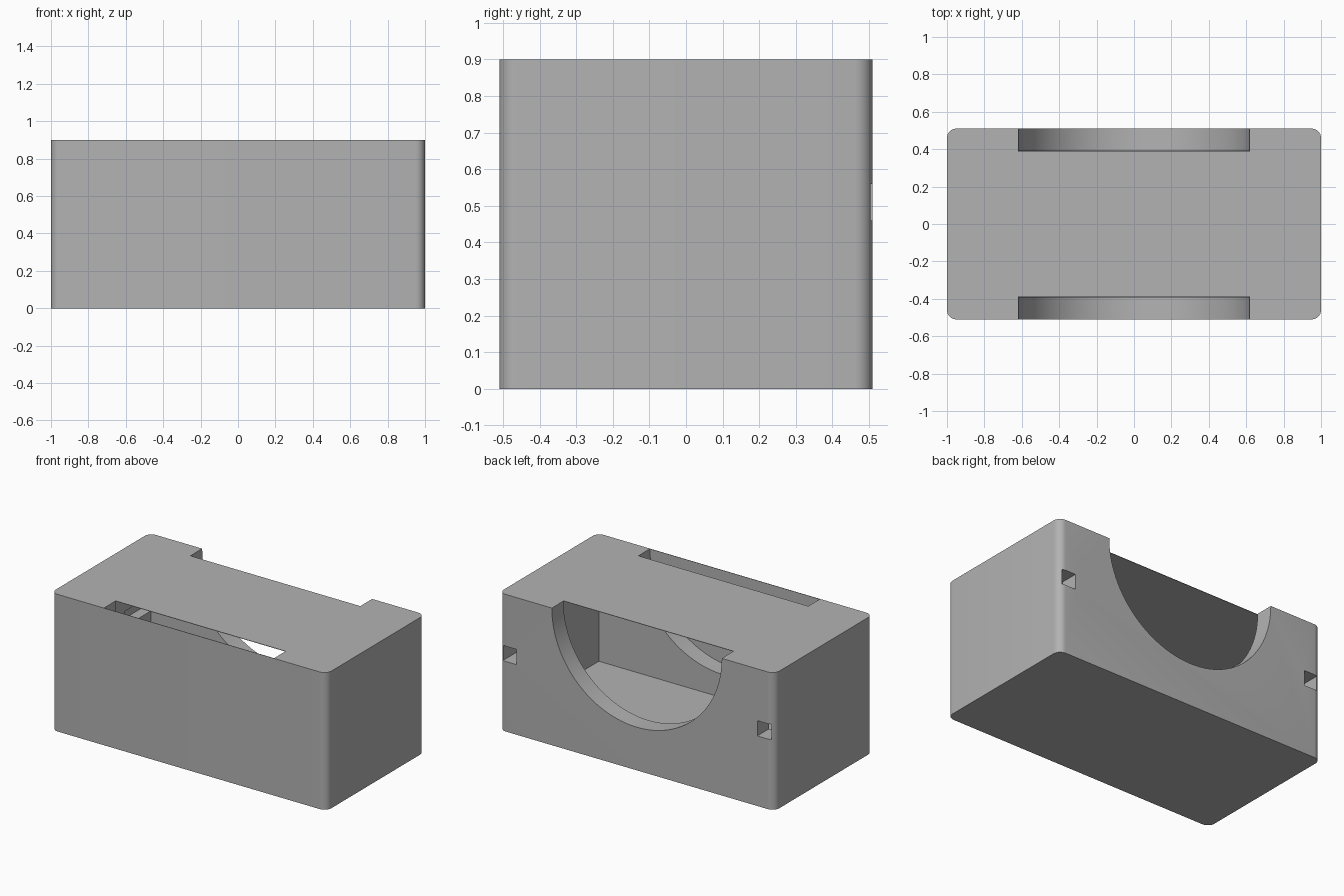
import bpy
import bmesh
import math
from mathutils import Matrix, Vector

if "Cube" in bpy.data.objects:
    bpy.data.objects.remove(bpy.data.objects["Cube"], do_unlink=True)

HALF_X, HALF_Y, HEIGHT = 1.0, 0.51, 0.9
INNER_X, INNER_Y, FLOOR = 0.906, 0.39, 0.13
SKIN = 0.003          # thin lid and front sheet
RADIUS = 0.617        # half-round openings

grey = bpy.data.materials.new("plain_grey")
grey.use_nodes = True
grey.diffuse_color = (0.45, 0.45, 0.45, 1)
grey.node_tree.nodes["Principled BSDF"].inputs["Base Color"].default_value = grey.diffuse_color


def finish(name, bm):
    mesh = bpy.data.meshes.new(name)
    bm.to_mesh(mesh)
    bm.free()
    mesh.materials.append(grey)
    obj = bpy.data.objects.new(name, mesh)
    bpy.context.collection.objects.link(obj)
    return obj


def block(name, low, high, corner=0):
    low, high = Vector(low), Vector(high)
    bm = bmesh.new()
    bmesh.ops.create_cube(bm, size=1)
    bmesh.ops.scale(bm, vec=high - low, verts=bm.verts)
    bmesh.ops.translate(bm, vec=(low + high) / 2, verts=bm.verts)
    if corner:
        upright = [e for e in bm.edges
                   if abs(e.verts[0].co.z - e.verts[1].co.z) > HEIGHT / 2]
        bmesh.ops.bevel(bm, geom=upright, offset=corner, segments=8,
                        profile=0.5, affect='EDGES')
    return finish(name, bm)


def round_cutter(name, y0, y1):
    bm = bmesh.new()
    place = Matrix.Translation((0, (y0 + y1) / 2, HEIGHT)) @ Matrix.Rotation(math.pi / 2, 4, 'X')
    bmesh.ops.create_cone(bm, cap_ends=True, segments=128, radius1=RADIUS,
                          radius2=RADIUS, depth=y1 - y0, matrix=place)
    return finish(name, bm)


# Rounded case body
case = block("case_body", (-HALF_X, -HALF_Y, 0), (HALF_X, HALF_Y, HEIGHT), 0.05)

# Inner cavity, half-round wall openings and two rear side grooves
cutters = [
    block("cavity_cutter", (-INNER_X, -INNER_Y, FLOOR),
          (INNER_X, INNER_Y, HEIGHT - SKIN)),
    round_cutter("rear_opening_cutter", INNER_Y - SKIN, HALF_Y + 0.1),
    round_cutter("front_opening_cutter", SKIN - HALF_Y, SKIN - INNER_Y),
]
for side, name in ((1, "left_groove_cutter"), (-1, "right_groove_cutter")):
    a, b = sorted((side * 0.875, side * 0.973))
    cutters.append(block(name, (a, 0.12, 0.46), (b, HALF_Y + 0.1, 0.56)))

bpy.ops.object.select_all(action='DESELECT')
case.select_set(True)
bpy.context.view_layer.objects.active = case
for cutter in cutters:
    cutter.hide_render = True
    cut = case.modifiers.new(cutter.name, 'BOOLEAN')
    cut.operation = 'DIFFERENCE'
    cut.solver = 'EXACT'
    cut.object = cutter
    bpy.ops.object.modifier_apply(modifier=cut.name)
    bpy.data.objects.remove(cutter, do_unlink=True)

bpy.ops.object.shade_smooth_by_angle(angle=math.radians(30))
